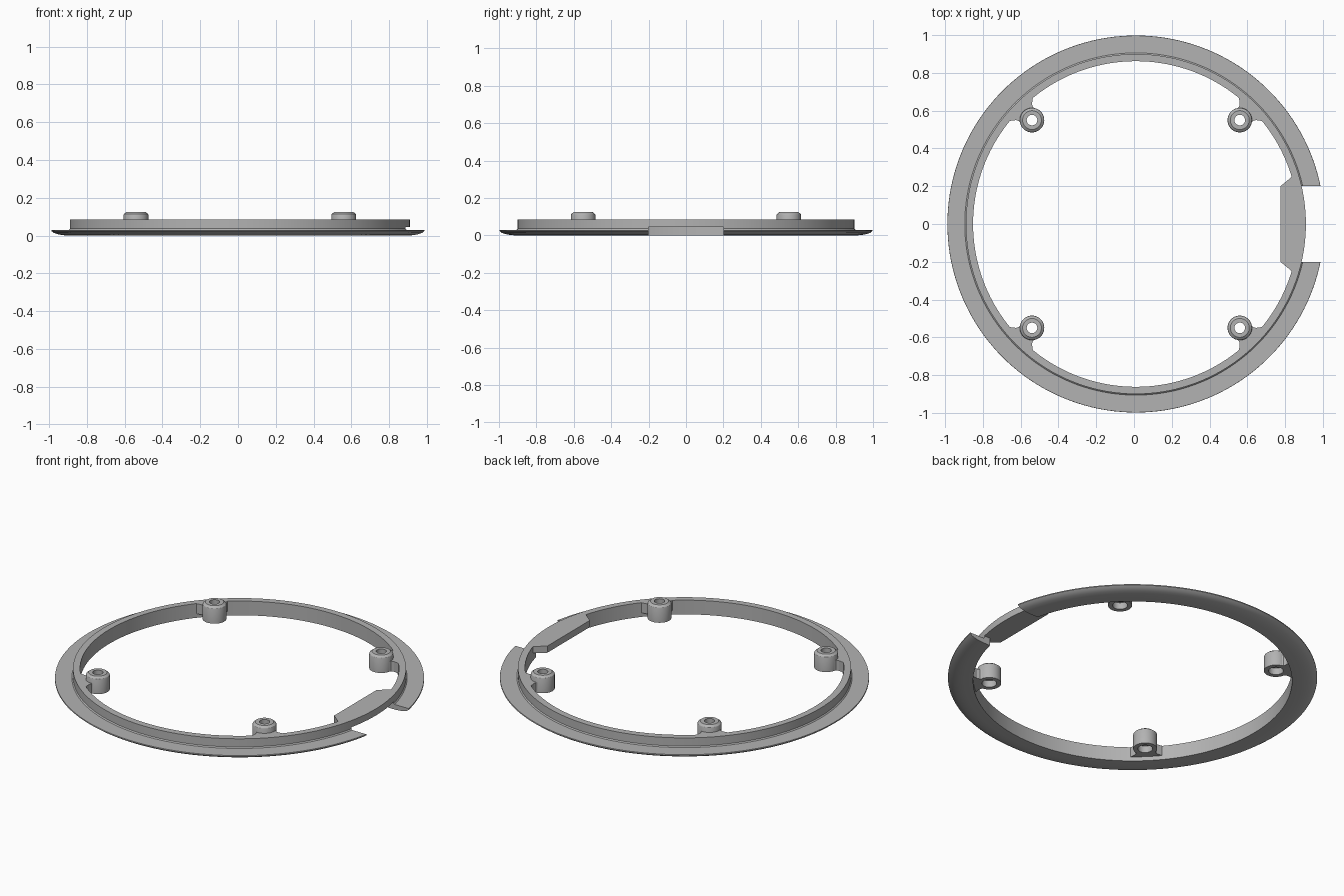
import bpy, bmesh
from math import sin, cos, pi, radians, sqrt
from mathutils import Matrix, Vector

CENTRE = Vector((0.01, 0, 0))
WALL_TOP = 0.085
NOTCH_TOP = 0.045

if "Cube" in bpy.data.objects:
    bpy.data.objects.remove(bpy.data.objects["Cube"], do_unlink=True)

grey = bpy.data.materials.new("plain_grey")
grey.use_nodes = True
grey.diffuse_color = (0.45, 0.45, 0.45, 1)
grey.node_tree.nodes["Principled BSDF"].inputs["Base Color"].default_value = grey.diffuse_color


def finish(bm, name, matrix):
    bmesh.ops.recalc_face_normals(bm, faces=bm.faces)
    mesh = bpy.data.meshes.new(name)
    bm.to_mesh(mesh)
    bm.free()
    mesh.transform(matrix)
    mesh.materials.append(grey)
    ob = bpy.data.objects.new(name, mesh)
    bpy.context.collection.objects.link(ob)
    return ob


def lathe(name, profile, steps, matrix):
    """Spin a closed (radius, height) profile around z."""
    bm = bmesh.new()
    rings = [[bm.verts.new((r * cos(2 * pi * i / steps), r * sin(2 * pi * i / steps), z))
              for r, z in profile] for i in range(steps)]
    n = len(profile)
    for i in range(steps):
        a, b = rings[i], rings[(i + 1) % steps]
        for j in range(n):
            k = (j + 1) % n
            bm.faces.new((a[j], b[j], b[k], a[k]))
    return finish(bm, name, matrix)


def extrude(name, outline, low, high, matrix):
    """Solid plate from an (x, y) outline."""
    bm = bmesh.new()
    face = bm.faces.new([bm.verts.new((x, y, low)) for x, y in outline])
    new = bmesh.ops.extrude_face_region(bm, geom=[face])["geom"]
    bmesh.ops.translate(bm, vec=(0, 0, high - low),
                        verts=[v for v in new if isinstance(v, bmesh.types.BMVert)])
    return finish(bm, name, matrix)


def smooth(ob):
    bpy.ops.object.select_all(action="DESELECT")
    ob.select_set(True)
    bpy.context.view_layer.objects.active = ob
    bpy.ops.object.shade_smooth_by_angle(angle=radians(30))


place = Matrix.Translation(CENTRE)

# Ring: upright wall with a thin flange and rounded underside
ring = lathe("flanged_ring", [
    (0.862, WALL_TOP), (0.9, WALL_TOP), (0.9, 0.036), (0.906, 0.03), (0.997, 0.03),
    (0.998, 0.024), (0.985, 0.014), (0.965, 0.007), (0.94, 0.002), (0.91, 0),
    (0.862, 0)], 160, place)

# Notch through the flange and lower wall
cutter = extrude("notch_cutter", [(0.7, -0.2), (1.2, -0.2), (1.2, 0.2), (0.7, 0.2)],
                 -0.1, NOTCH_TOP, Matrix())
cutter.hide_render = True
cutter.hide_set(True)
cut = ring.modifiers.new("notch", "BOOLEAN")
cut.operation = "DIFFERENCE"
cut.solver = "EXACT"
cut.object = cutter
smooth(ring)

# Bridge plate above the notch, chamfered toward the middle
ys = [-0.25 + 0.5 * i / 16 for i in range(17)]
outer = [(sqrt(0.863 ** 2 - y * y), y) for y in ys]
extrude("bridge_plate", outer + [(0.765, 0.2), (0.765, -0.2)][:2], NOTCH_TOP, WALL_TOP, place)

# Four screw bosses, each with a flared web to the wall
boss_profile = [(0.028, 0.125), (0.05, 0.125), (0.063, 0.115), (0.065, 0.11),
                (0.065, 0.025), (0.04, 0.025), (0.04, 0.065), (0.028, 0.065)]
half_web = [(0.03, 0.055), (0.045, 0.052), (0.06, 0.06), (0.083, 0.09)]
web = half_web + [(0.089, 0)] + [(u, -v) for u, v in reversed(half_web)]
# keep the web clear of the screw hole
web += [(0.05, -0.02), (0.05, 0.02)]
for side, sx in (("left", 1), ("right", -1)):
    for end, sy in (("front", -1), ("back", 1)):
        spot = Vector((0.55 * sx, 0.55 * sy, 0))
        turn = Matrix.Rotation(Vector((1, 0)).angle_signed(Vector((sx, -sy))), 4, "Z")
        at = Matrix.Translation(CENTRE + spot)
        smooth(lathe(f"{end}_{side}_boss", boss_profile, 40, at))
        extrude(f"{end}_{side}_web", web, 0.025, WALL_TOP, at @ turn)
